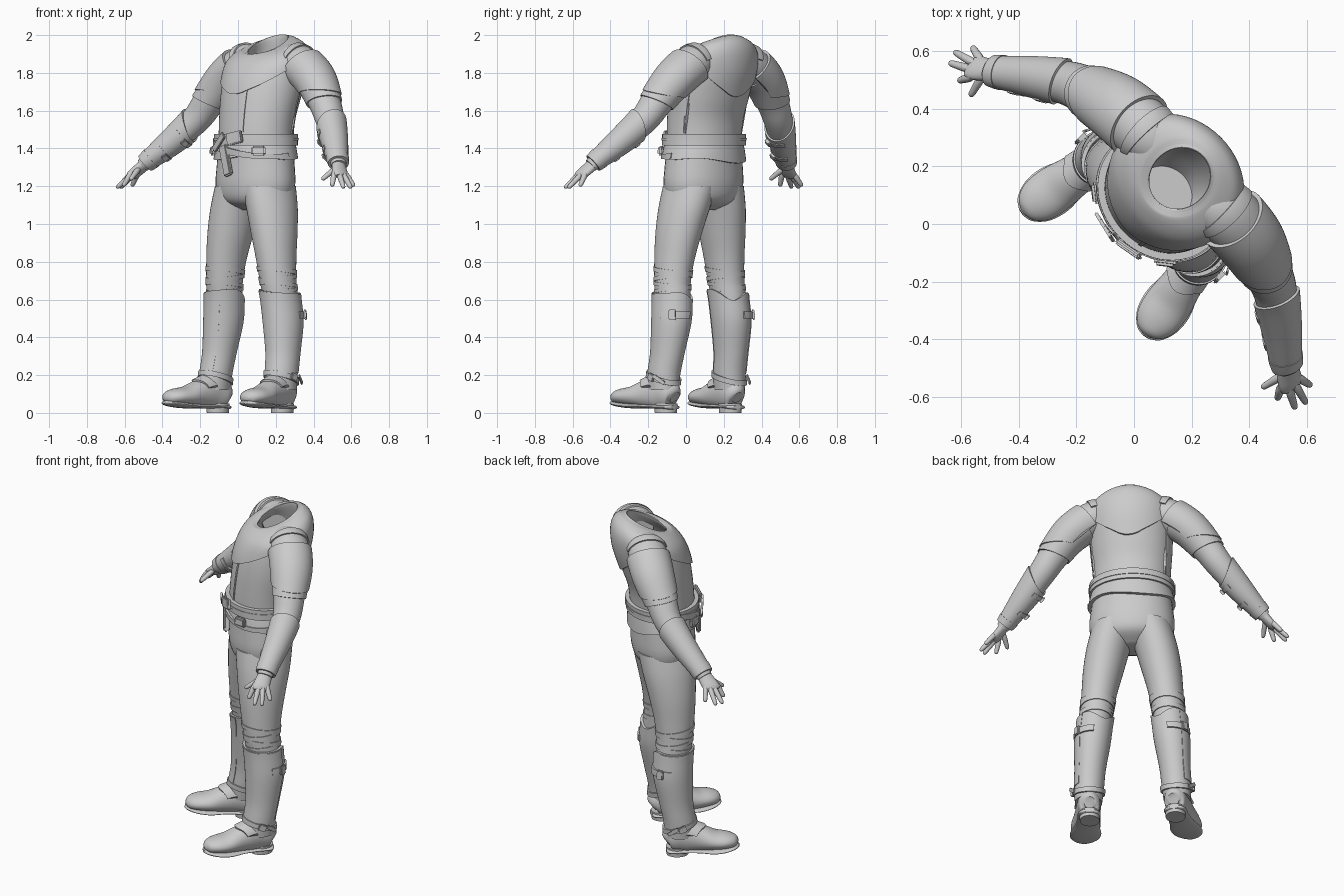
import bpy, bmesh, math
from math import sin, cos, pi, tau
from mathutils import Vector, Matrix

cube = bpy.data.objects.get("Cube")
if cube:
    bpy.data.objects.remove(cube)

grey = bpy.data.materials.new("plain grey")
grey.use_nodes = True
grey.diffuse_color = (0.6, 0.6, 0.6, 1)
grey.node_tree.nodes["Principled BSDF"].inputs["Base Color"].default_value = (0.6, 0.6, 0.6, 1)
parts = []


def finish(name, bm, mirror):
    """Turn a bmesh into a part; the whole figure faces the -x -y corner."""
    bmesh.ops.recalc_face_normals(bm, faces=bm.faces)
    mesh = bpy.data.meshes.new(name)
    bm.to_mesh(mesh)
    bm.free()
    mesh.materials.append(grey)
    obj = bpy.data.objects.new(name, mesh)
    bpy.context.collection.objects.link(obj)
    obj.rotation_euler.z = -pi / 4
    if mirror:
        obj.modifiers.new("Mirror", "MIRROR").use_mirror_merge = False
    parts.append(obj)
    return obj


def surface(stations, ref=None):
    """Smooth tube through (x, y, z, rx, ry, lift) rings; returns point(angle, station, offset).
    Rings are level unless ref is given, then they stand across the path."""
    rows = [tuple(r) + (0,) * (6 - len(r)) for r in stations]
    last = len(rows) - 1

    def at(s):
        s = min(max(s, 0), last)
        i = min(int(s), last - 1)
        f = s - i
        a, b, c, d = (rows[min(max(k, 0), last)] for k in range(i - 1, i + 3))
        return [q + f * (r - p) / 2 + f * f * (p - 2.5 * q + 2 * r - w / 2)
                + f ** 3 * (1.5 * (q - r) + (w - p) / 2) for p, q, r, w in zip(a, b, c, d)]

    def point(t, s, off=0.0):
        x, y, z, rx, ry, lift = at(s)
        u, v, n = Vector((1, 0, 0)), Vector((0, 1, 0)), Vector((0, 0, 1))
        if ref:
            n = (Vector(at(s + 0.1)[:3]) - Vector(at(s - 0.1)[:3])).normalized()
            v = (Vector(ref) - n * n.dot(Vector(ref))).normalized()
            u = v.cross(n)
        return Vector((x, y, z)) + u * (rx + off) * cos(t) + v * (ry + off) * sin(t) + n * lift * sin(t)

    point.last = last
    return point


def skin(name, fn, mirror=False, sides=40, steps=5, floor=None):
    """Closed body part following a surface."""
    bm = bmesh.new()
    rows = []
    for j in range(fn.last * steps + 1):
        rows.append([bm.verts.new(fn(tau * i / sides, j / steps)) for i in range(sides)])
    for a, b in zip(rows, rows[1:]):
        for i in range(sides):
            k = (i + 1) % sides
            bm.faces.new((a[i], a[k], b[k], b[i]))
    bm.faces.new(rows[0])
    bm.faces.new(rows[-1])
    if floor is not None:
        for v in bm.verts:
            v.co.z = max(v.co.z, floor)
    return finish(name, bm, mirror)


def shell(name, fn, low, high, off, mirror=False, arc=(0, tau), steps=8, flare=0.0):
    """Layer worn over a surface; its edges low and high may depend on the angle."""
    lo = low if callable(low) else lambda t: low
    hi = high if callable(high) else lambda t: high
    full = arc[1] - arc[0] > tau - 0.01
    cols = max(6, int(56 * (arc[1] - arc[0]) / tau))
    bm = bmesh.new()
    loops = []
    for i in range(cols if full else cols + 1):
        t = arc[0] + (arc[1] - arc[0]) * i / cols
        a, b = lo(t), hi(t)
        pts = [fn(t, a, -0.008)]
        pts += [fn(t, a + (b - a) * j / steps, off + flare * j / steps) for j in range(steps + 1)]
        pts.append(fn(t, b, -0.008))
        loops.append([bm.verts.new(p) for p in pts])
    pairs = list(zip(loops, loops[1:])) + ([(loops[-1], loops[0])] if full else [])
    for a, b in pairs:
        for j in range(len(a)):
            k = (j + 1) % len(a)
            bm.faces.new((a[j], a[k], b[k], b[j]))
    if not full:
        bm.faces.new(loops[0])
        bm.faces.new(loops[-1])
    return finish(name, bm, mirror)


def plate(name, fn, t, s, off, size, mirror=False, roll=0.0):
    """Bevelled box lying on a surface: size is (around, along, thick)."""
    p = fn(t, s, off)
    u = (fn(t + 0.05, s, off) - fn(t - 0.05, s, off)).normalized()
    w = u.cross(fn(t, s + 0.05, off) - fn(t, s - 0.05, off)).normalized()
    frame = Matrix((u, w.cross(u), w)).transposed().to_4x4()
    bm = bmesh.new()
    bmesh.ops.create_cube(bm, size=1, matrix=Matrix.Translation(p) @ frame
                          @ Matrix.Rotation(roll, 4, "Z") @ Matrix.Diagonal((*size, 1)))
    bmesh.ops.bevel(bm, geom=bm.edges[:], offset=min(size) * 0.3, segments=2, affect="EDGES")
    return finish(name, bm, mirror)


FRONT, BACK = -pi / 2, pi / 2

# Torso, turning in at the neck to a hollow lining
torso = surface([(0, .135, 1.34, .22, .175), (0, .135, 1.45, .215, .18), (0, .145, 1.56, .22, .183),
                 (0, .17, 1.67, .23, .195), (0, .2, 1.78, .235, .205, .02), (0, .222, 1.87, .232, .192, .035),
                 (0, .232, 1.925, .19, .162, .045), (0, .225, 1.95, .115, .122, .05),
                 (0, .222, 1.93, .105, .112, .05), (0, .2, 1.78, .17, .16), (0, .17, 1.62, .16, .14),
                 (0, .15, 1.5, .1, .09)])
skin("jacket_body", torso, sides=56)


def mantle_hem(t):
    point = abs(sin(t)) ** 1.5
    return 4.75 - (1.45 if sin(t) < 0 else 1.6) * point - 0.12 * max(0, abs(sin(t)) - 0.93) / 0.07


shell("shoulder_mantle", torso, mantle_hem, 7, 0.012, steps=24)
shell("collar_rim", torso, 6.75, 7.0, 0.016)
shell("jacket_placket", torso, 1.2, 4, 0.004, arc=(FRONT + 0.28, FRONT + 0.34))
for side in (0.3, pi - 0.5):
    shell("side_seam", torso, 1.2, 4, 0.004, arc=(side, side + 0.05))

# Hips and legs
hips = surface([(0, .135, 1.42, .215, .178), (0, .133, 1.32, .23, .178), (0, .13, 1.2, .238, .177),
                (0, .128, 1.12, .2, .15), (0, .125, 1.075, .08, .07)])
skin("hips", hips)
leg = surface([(.1, .13, 1.2, .125, .16), (.135, .12, 1.08, .121, .15), (.163, .108, .95, .113, .133),
               (.185, .1, .82, .1, .115), (.2, .1, .7, .092, .102), (.21, .11, .6, .088, .098),
               (.222, .115, .48, .086, .096), (.236, .1, .32, .072, .08), (.245, .08, .2, .068, .076),
               (.25, .075, .1, .06, .075)])
skin("trouser_leg", leg, True)
for k, s in enumerate((3.55, 3.85, 4.2, 4.5)):
    tilt = 0.12 * (-1) ** k
    shell("knee_fold", leg, lambda t: s - 0.1 + tilt * sin(t), lambda t: s + 0.1 + tilt * sin(t),
          0.005, True, steps=4)

# Tall boots with straps and buckles
shell("boot_shaft", leg, lambda t: 4.55 + 0.12 * cos(t) + 0.55 * max(0, cos(t - 2.2)) ** 4, 8.7, 0.014, True, steps=22)
shell("boot_side_panel", leg, lambda t: 4.6 + 0.12 * cos(t), 7.9, 0.018, True, arc=(FRONT - 0.6, 0.9), steps=18)
shell("calf_strap", leg, 5.55, 5.85, 0.024, True, arc=(0.2, 1.7))
plate("calf_buckle", leg, 0.75, 5.7, 0.028, (0.04, 0.055, 0.015), True)
shell("ankle_strap", leg, lambda t: 8.0 + 0.25 * sin(t), lambda t: 8.25 + 0.25 * sin(t), 0.024, True)
plate("ankle_buckle", leg, 0.0, 8.1, 0.028, (0.045, 0.04, 0.015), True, 0.4)
plate("ankle_strap_end", leg, 0.5, 8.2, 0.036, (0.075, 0.022, 0.008), True, 0.6)

foot = surface([(.236, .15, .08, .03, .03), (.238, .132, .09, .075, .058), (.25, .06, .11, .095, .066),
                (.265, -.03, .1, .076, .073), (.28, -.11, .088, .054, .082), (.292, -.18, .085, .044, .076),
                (.301, -.225, .08, .032, .05), (.305, -.243, .078, .01, .015)], (1, 0, 0))
skin("boot_foot", foot, True, floor=0.035)
shell("instep_flap", foot, 1.6, lambda t: 2.75 + 0.5 * max(0, -cos(t)) ** 3, 0.01, True,
      arc=(pi * 0.62, pi * 1.38))
sole = surface([(.237, .155, .03, .012, .03), (.24, .13, .03, .014, .062), (.25, .05, .033, .012, .064),
                (.265, -.03, .036, .012, .07), (.28, -.11, .038, .014, .087), (.292, -.18, .045, .014, .08),
                (.302, -.23, .053, .012, .05), (.306, -.248, .056, .008, .015)], (1, 0, 0))
skin("boot_sole", sole, True)
heel = surface([(.241, .09, 0, .055, .062), (.241, .09, .02, .056, .064), (.241, .09, .05, .058, .066)])
skin("boot_heel", heel, True)

# Jacket skirt, belts and pouches
shell("jacket_skirt", hips, -0.1, lambda t: 0.75 + 0.2 * max(0, sin(t)) ** 3 + 0.08 * cos(3 * t), 0.012, flare=0.008)
shell("waist_belt", torso, 0.72, 1.25, 0.024)
shell("belt_edge", torso, 0.92, 1.04, 0.028)
shell("slung_belt", torso, lambda t: 0.5 + 0.45 * cos(t - 2.7), lambda t: 0.8 + 0.45 * cos(t - 2.7), 0.03,
      arc=(pi, tau))
plate("belt_buckle", torso, FRONT + 0.2, 1.05, 0.035, (0.1, 0.065, 0.02), roll=0.2)
plate("belt_tongue", torso, FRONT - 0.25, 0.85, 0.042, (0.13, 0.04, 0.012), roll=0.7)
plate("hanging_pouch", hips, FRONT - 0.1, 0.85, 0.022, (0.06, 0.17, 0.025), roll=-0.3)
for t in (FRONT + 0.75, FRONT - 0.75):
    plate("belt_pouch", hips, t, 0.4, 0.028, (0.075, 0.05, 0.03))

# Arms, shoulder guards and gauntlets
arm = surface([(.12, .25, 1.86, .085, .09), (.2, .255, 1.85, .1, .108), (.325, .245, 1.77, .097, .106),
               (.43, .215, 1.65, .084, .088), (.5, .188, 1.555, .076, .078), (.6, .12, 1.445, .064, .064),
               (.7, .045, 1.345, .044, .049), (.735, .022, 1.31, .034, .042)], (0, 1, 0))
skin("sleeve", arm, True)
shell("shoulder_strap", arm, 0.75, 1.0, 0.008, True, arc=(pi * 0.55, pi * 1.45))
shell("shoulder_guard", arm, lambda t: 1.25 - 0.15 * cos(t), lambda t: 2.65 - 0.4 * cos(t), 0.014, True,
      arc=(pi * 0.25, pi * 1.75), steps=12)
shell("upper_sleeve_cuff", arm, 1.5, lambda t: 3.05 - 0.18 * cos(t), 0.008, True, steps=12)
shell("gauntlet", arm, lambda t: 4.3 + 0.25 * cos(t), lambda t: 6.35 - 0.15 * cos(t), 0.01, True, steps=14)
shell("gauntlet_cuff", arm, 5.95, 6.5, 0.013, True)
for s in (4.75, 5.5):
    shell("gauntlet_strap", arm, s - 0.08, s + 0.08, 0.015, True, arc=(-1.5, 0.8))
    plate("gauntlet_buckle", arm, -0.4, s, 0.02, (0.04, 0.035, 0.014), True)

# Hands
palm = surface([(.715, .038, 1.33, .028, .036), (.745, .014, 1.295, .026, .043), (.775, -.006, 1.265, .022, .046),
                (.79, -.012, 1.25, .014, .04)], (0, 1, 0))
skin("palm", palm, True, sides=24)
fingers = {"index_finger": ((.762, -.042, 1.268), (.782, -.078, 1.2)),
           "middle_finger": ((.782, -.022, 1.26), (.85, -.058, 1.19)),
           "ring_finger": ((.788, .002, 1.26), (.865, -.018, 1.19)),
           "little_finger": ((.78, .026, 1.265), (.832, .038, 1.2)),
           "thumb": ((.735, -.012, 1.29), (.716, -.088, 1.235))}
for name, (root, tip) in fingers.items():
    a, b = Vector(root), Vector(tip)
    path = [(*a.lerp(b, f), r, r) for f, r in
            ((-0.15, .012), (0.2, .015), (0.55, .0135), (0.9, .011), (1, .004))]
    skin(name, surface(path, (1, 0.3, 0)), True, sides=12, steps=3)

bpy.ops.object.select_all(action="DESELECT")
for obj in parts:
    obj.select_set(True)
bpy.context.view_layer.objects.active = parts[0]
bpy.ops.object.shade_smooth_by_angle(angle=math.radians(40))
